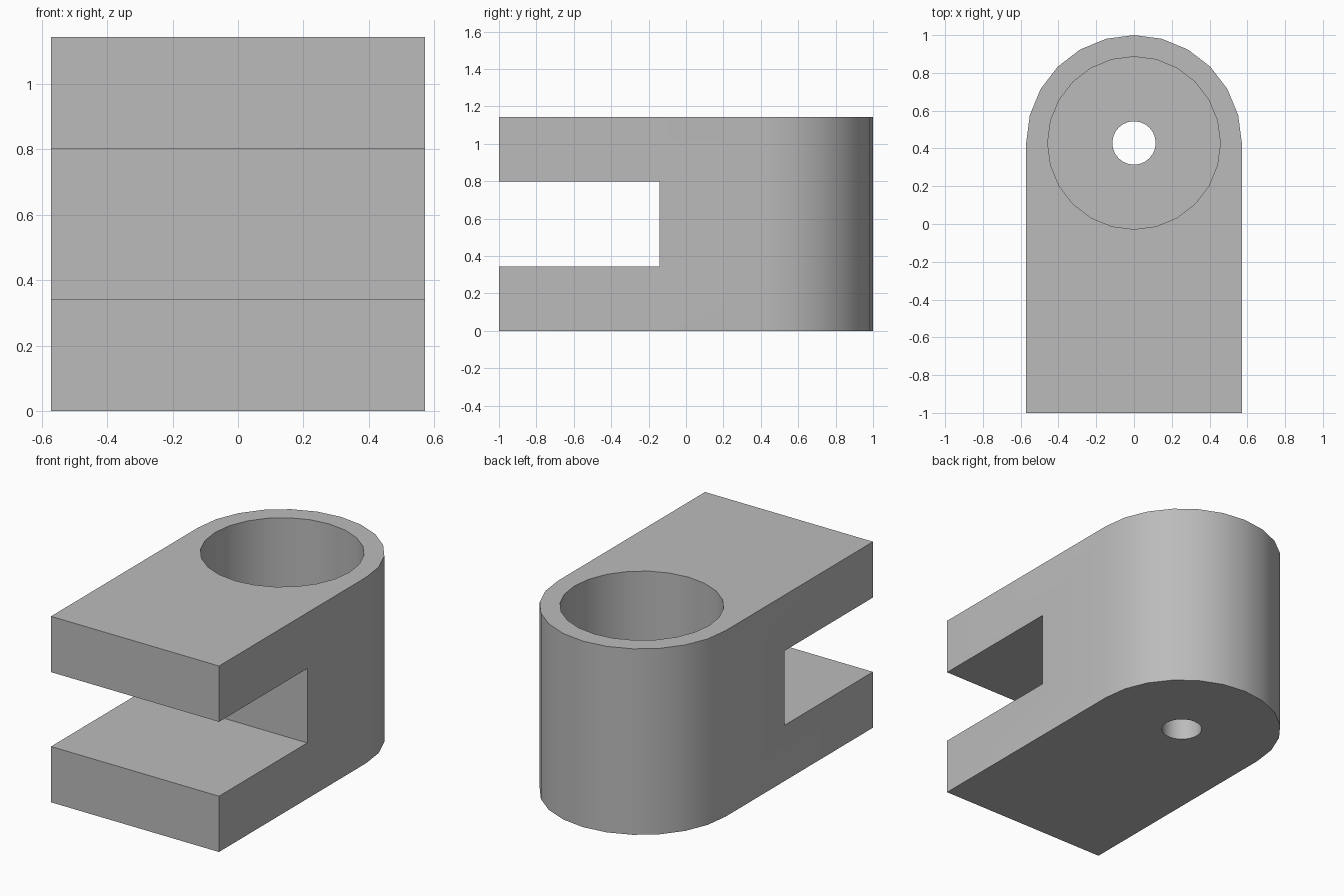
import bpy
import math

if "Cube" in bpy.data.objects:
    bpy.data.objects.remove(bpy.data.objects["Cube"])

HALF_WIDTH, HEIGHT = 0.571, 1.143
BORE_Y = 1 - HALF_WIDTH
FLOOR = 0.2

grey = bpy.data.materials.new("plain grey")
grey.use_nodes = True
colour = (0.5, 0.5, 0.5, 1)
grey.diffuse_color = colour
grey.node_tree.nodes["Principled BSDF"].inputs["Base Color"].default_value = colour


def prism(name, outline, z0, z1):
    """Extrude a counter-clockwise outline from z0 to z1."""
    n = len(outline)
    verts = [(x, y, z) for z in (z0, z1) for x, y in outline]
    faces = [list(range(n))[::-1], list(range(n, 2 * n))]
    faces += [(i, (i + 1) % n, (i + 1) % n + n, i + n) for i in range(n)]
    mesh = bpy.data.meshes.new(name)
    mesh.from_pydata(verts, [], faces)
    mesh.materials.append(grey)
    obj = bpy.data.objects.new(name, mesh)
    bpy.context.collection.objects.link(obj)
    return obj


def arc(radius, steps, sweep):
    return [(radius * math.cos(sweep * i / steps),
             BORE_Y + radius * math.sin(sweep * i / steps)) for i in range(steps + 1)]


# Block with a rounded back end
outline = [(-HALF_WIDTH, -1), (HALF_WIDTH, -1)] + arc(HALF_WIDTH, 12, math.pi)
body = prism("clevis_body", outline, 0, HEIGHT)

# Fork slot, wide blind bore and small through hole
slot = [(-1, -2), (1, -2), (1, -0.143), (-1, -0.143)]
cutters = [
    prism("slot_cutter", slot, 0.343, 0.8),
    prism("bore_cutter", arc(0.457, 24, math.tau)[:-1], FLOOR, 2),
    prism("hole_cutter", arc(0.115, 24, math.tau)[:-1], -1, FLOOR + 0.1),
]
bpy.ops.object.select_all(action="DESELECT")
body.select_set(True)
bpy.context.view_layer.objects.active = body
for cutter in cutters:
    mod = body.modifiers.new(cutter.name, "BOOLEAN")
    mod.operation = "DIFFERENCE"
    mod.solver = "EXACT"
    mod.object = cutter
    bpy.ops.object.modifier_apply(modifier=mod.name)
for cutter in cutters:
    bpy.data.objects.remove(cutter)

bpy.ops.object.shade_smooth_by_angle(angle=math.radians(30))
